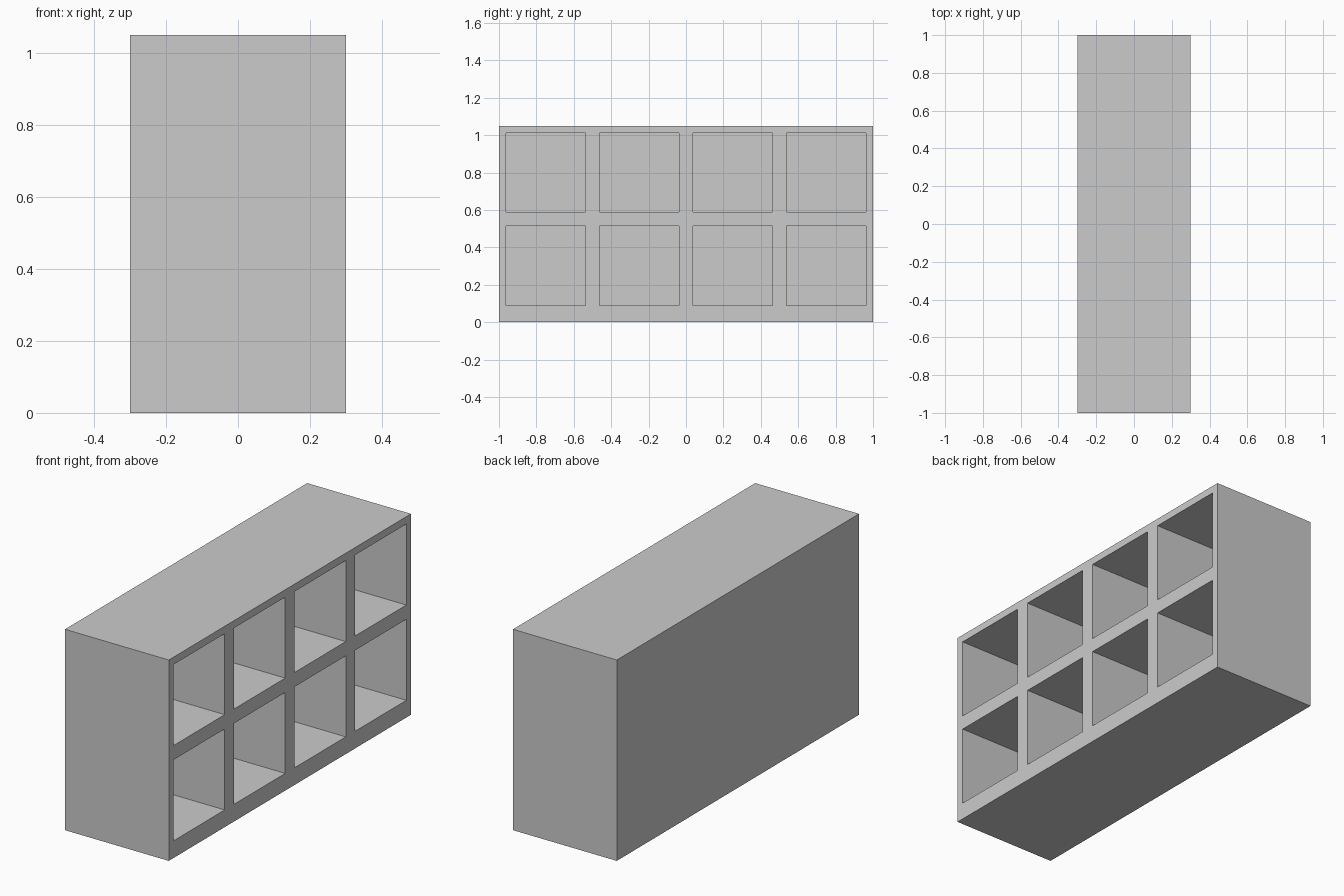
import bpy

if "Cube" in bpy.data.objects:
    bpy.data.objects.remove(bpy.data.objects["Cube"])

DEPTH, WIDTH, HEIGHT = 0.6, 2.0, 1.05
BACK = 0.04      # back panel thickness
CELL = 0.423     # clear size of each compartment


def box(name, lo, hi):
    bpy.ops.mesh.primitive_cube_add(size=1, location=[(a + b) / 2 for a, b in zip(lo, hi)])
    ob = bpy.context.object
    ob.name = name
    ob.scale = [b - a for a, b in zip(lo, hi)]
    bpy.ops.object.transform_apply(location=True, rotation=False, scale=True)
    return ob


# Solid cabinet body
shelf = box("cubby_shelf", (-DEPTH / 2, -WIDTH / 2, 0), (DEPTH / 2, WIDTH / 2, HEIGHT))

# Compartments: four columns by two rows, open towards +x
cutters = []
for y in (-0.75, -0.25, 0.25, 0.75):
    for z in (0.09, 0.588):
        cutters.append(box("compartment_cutter",
                           (-DEPTH / 2 + BACK, y - CELL / 2, z),
                           (DEPTH / 2 + 0.1, y + CELL / 2, z + CELL)))

bpy.ops.object.select_all(action='DESELECT')
for c in cutters:
    c.select_set(True)
bpy.context.view_layer.objects.active = cutters[0]
bpy.ops.object.join()
cutter = bpy.context.object
cutter.hide_render = True

# Carve the compartments and discard the cutter
bpy.context.view_layer.objects.active = shelf
mod = shelf.modifiers.new("compartments", 'BOOLEAN')
mod.operation = 'DIFFERENCE'
mod.solver = 'EXACT'
mod.object = cutter
bpy.ops.object.modifier_apply(modifier=mod.name)
bpy.data.objects.remove(cutter, do_unlink=True)
